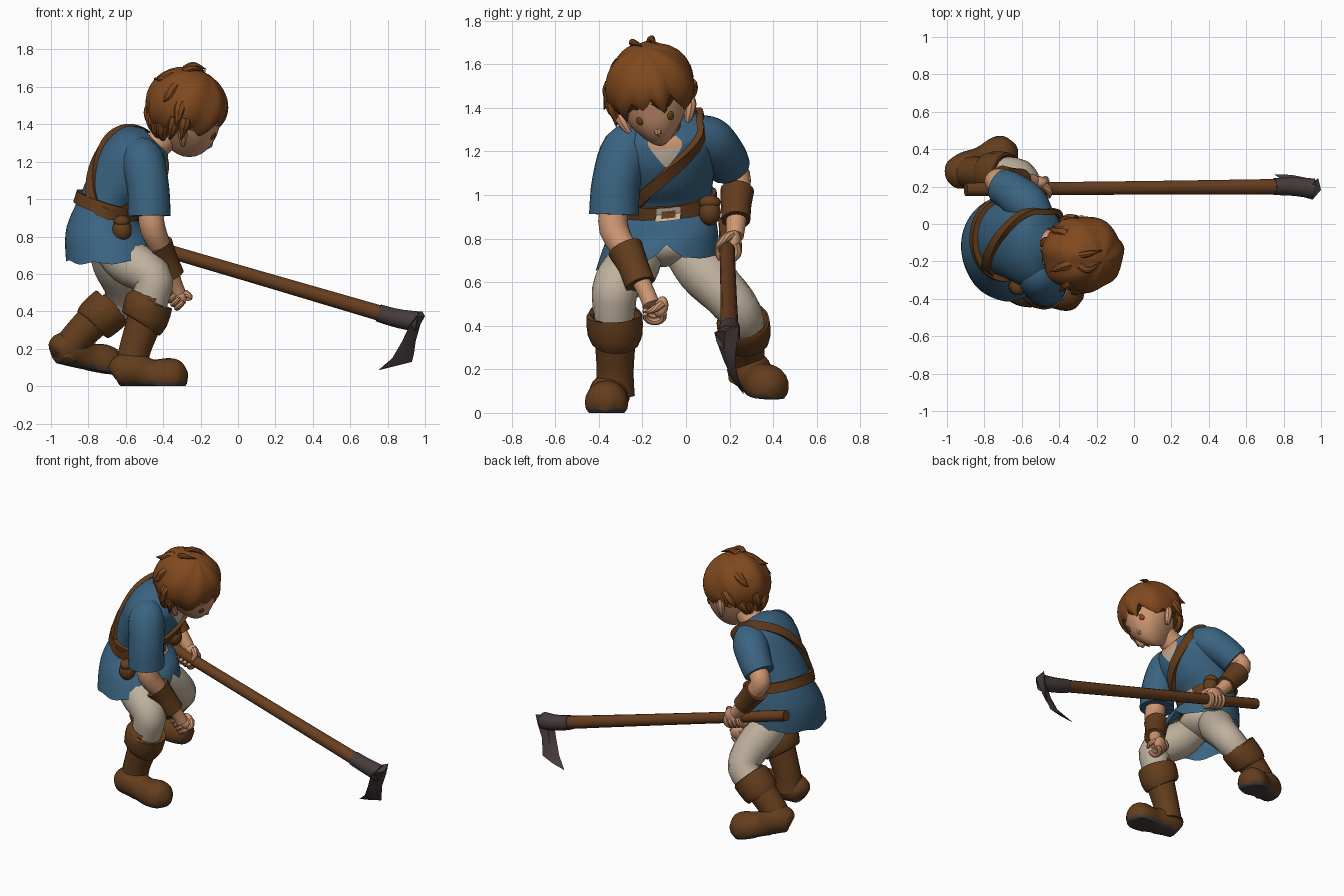
import bpy, bmesh, random
from math import sin, cos, pi, radians, exp
from mathutils import Vector as V, Matrix as M

random.seed(4)
if "Cube" in bpy.data.objects:
    bpy.data.objects.remove(bpy.data.objects["Cube"])
made = []


def material(name, rgb):
    m = bpy.data.materials.new(name)
    m.use_nodes = True
    m.diffuse_color = (*rgb, 1)
    m.node_tree.nodes["Principled BSDF"].inputs["Base Color"].default_value = (*rgb, 1)
    return m


HAIR = material("hair brown", (.215, .066, .013))
LEATHER = material("leather brown", (.126, .047, .012))
WOOD = material("wood brown", (.14, .05, .014))
BLUE = material("tunic blue", (.043, .127, .22))
SKIN = material("skin", (.62, .31, .17))
CREAM = material("cream cloth", (.52, .44, .34))
METAL = material("dark metal", (.065, .045, .045))
SOLE = material("dark sole", (.06, .045, .045))


def finish(name, bm, mat):
    bmesh.ops.recalc_face_normals(bm, faces=bm.faces[:])
    me = bpy.data.meshes.new(name)
    bm.to_mesh(me)
    bm.free()
    me.materials.append(mat)
    ob = bpy.data.objects.new(name, me)
    bpy.context.collection.objects.link(ob)
    made.append(ob)
    return ob


def grid(name, rows, mat, loop=True, caps=True, ring=False):
    """Skin a list of point rows."""
    bm = bmesh.new()
    vs = [[bm.verts.new(p) for p in r] for r in rows]
    n = len(rows[0])
    pairs = list(zip(vs, vs[1:])) + ([(vs[-1], vs[0])] if ring else [])
    for a, b in pairs:
        for i in range(n if loop else n - 1):
            k = (i + 1) % n
            bm.faces.new((a[i], a[k], b[k], b[i]))
    if caps and loop and not ring:
        bm.faces.new(vs[0])
        bm.faces.new(vs[-1])
    return finish(name, bm, mat)


def at(pts, t):
    """Smooth curve through any tuples, one unit of t per point."""
    k = max(0, min(int(t), len(pts) - 2))
    f = t - k
    q = [pts[max(0, min(k + d, len(pts) - 1))] for d in (-1, 0, 1, 2)]
    return [b + .5 * f * (c - a + f * (2*a - 5*b + 4*c - d + f * (3*(b - c) + d - a)))
            for a, b, c, d in zip(*q)]


def tube(name, pts, mat, sides=16, n=12, ref=(0, 1, 0), mx=M()):
    p = [at(pts, i / n * (len(pts) - 1)) for i in range(n + 1)]
    rows = []
    for i, (x, y, z, r) in enumerate(p):
        tan = (V(p[min(i + 1, n)][:3]) - V(p[max(i - 1, 0)][:3])).normalized()
        u = V(ref).cross(tan).normalized()
        w = tan.cross(u)
        rows.append([mx @ (V((x, y, z)) + r * (cos(a) * u + sin(a) * w))
                     for a in (2 * pi * k / sides for k in range(sides))])
    return grid(name, rows, mat)


def ball(name, loc, size, mat, mx=M(), rot=0, shape=None, seg=24):
    bm = bmesh.new()
    bmesh.ops.create_uvsphere(bm, u_segments=seg, v_segments=seg // 2, radius=1)
    for v in bm.verts:
        if shape:
            shape(v.co)
    bm.transform(mx @ M.Translation(loc) @ M.Rotation(rot, 4, 'Z') @ M.Diagonal((*size, 1)))
    return finish(name, bm, mat)


# Tunic: tilted rings (x, y, z, x radius, y radius, tilt) from hem to collar
RINGS = [(-.67, -.13, .68, .25, .285, -3), (-.685, -.11, .82, .235, .255, 4),
         (-.70, -.08, .965, .155, .2, 17), (-.62, -.09, 1.1, .175, .22, 25),
         (-.55, -.1, 1.22, .175, .24, 32), (-.49, -.1, 1.3, .14, .2, 38),
         (-.44, -.115, 1.315, .085, .09, 45)]


def surf(t, a, grow=0):
    x, y, z, rx, ry, tilt = at(RINGS, t)
    th = radians(tilt)
    return V((x, y, z)) + (rx + grow) * cos(a) * V((cos(th), 0, -sin(th))) \
        + (ry + grow) * sin(a) * V((0, 1, .1))


def hem(a):
    d = min(abs(a - .1), 2 * pi - abs(a - .1))
    return .7 * max(0, 1 - d / .3) + .15 * sin(4 * a) ** 2


angles = [2 * pi * k / 60 for k in range(60)]
grid("tunic", [[surf(hem(a) + (6 - hem(a)) * j / 28, a) for a in angles]
               for j in range(29)], BLUE, caps=False)
for nm, mat, heights in (("shirt_opening", CREAM, (4, 4.25, 4.5, 4.75, 5)),
                         ("bare_throat", SKIN, (5, 5.25, 5.5, 5.75, 6))):
    grid(nm, [[surf(t, .05 + s * (t - 3.95) * .34, .006) for s in (-1, -.5, 0, .5, 1)]
              for t in heights], mat, loop=False)


def band(name, height, half, thick):
    rows = []
    for a in angles:
        p = surf(height(a), a, .002)
        out = (p - surf(height(a), 0) * .5 - surf(height(a), pi) * .5).normalized()
        tan = surf(height(a + .02), a + .02) - surf(height(a - .02), a - .02)
        side = out.cross(tan).normalized() * half
        rows.append([p - side - out * .01, p + side - out * .01,
                     p + side + out * thick, p - side + out * thick])
    grid(name, rows, LEATHER, ring=True)


band("belt", lambda a: 2.0, .032, .022)
band("chest_strap", lambda a: 3.6 + 1.75 * sin(a), .027, .02)
for nm, grow, s, m in (("buckle_frame", .03, 1, CREAM), ("buckle_centre", .034, .55, LEATHER)):
    grid(nm, [[surf(2 + k * .26 * s, j * .25 * s, grow) for j in (-1, 0, 1)]
              for k in (-1, 0, 1)], m, loop=False)
for nm, p in (("right_pouch", (-.62, -.33, .835)), ("left_pouch", (-.57, .11, .92))):
    ball(nm, p, (.052, .05, .06), LEATHER)
    ball(nm + "_flap", (p[0], p[1], p[2] + .045), (.045, .05, .035), LEATHER)

# Trousers
ball("trouser_seat", (-.69, -.1, .77), (.16, .18, .1), CREAM)
tube("right_trouser", [(-.7, -.19, .77, .1), (-.59, -.25, .67, .125), (-.46, -.32, .585, .108),
                       (-.46, -.33, .5, .1), (-.48, -.33, .41, .09)], CREAM)
tube("left_trouser", [(-.7, -.02, .77, .1), (-.66, .07, .66, .12), (-.61, .19, .535, .108),
                      (-.62, .25, .455, .1), (-.7, .27, .38, .09)], CREAM)


# Boots: shaft, folded cuff, and a foot flattened on its sole
def boot(side, shaft, cuff, loc, yaw, pitch):
    tube(side + "_boot_shaft", shaft, LEATHER)
    tube(side + "_boot_cuff", cuff, LEATHER, n=6)
    mx = M.Translation(loc) @ M.Rotation(radians(yaw), 4, 'Z') @ M.Rotation(radians(pitch), 4, 'Y')
    foot = [(-.1, 0, .06, .03), (-.08, 0, .07, .075), (0, 0, .09, .095), (.1, 0, .06, .085),
            (.2, 0, .05, .1), (.26, 0, .045, .085), (.3, 0, .04, .03)]
    ob = tube(side + "_boot_foot", foot, LEATHER, sides=20, n=24)
    ob.data.materials.append(SOLE)
    for v in ob.data.vertices:
        v.co.z = max(v.co.z, 0)
    for f in ob.data.polygons:
        f.material_index = int(f.center.z < .022)
    ob.data.transform(mx)


boot("right", [(-.57, -.325, .08, .09), (-.55, -.325, .2, .085), (-.48, -.325, .4, .1)],
     [(-.515, -.325, .33, .112), (-.5, -.325, .36, .126), (-.475, -.33, .45, .128), (-.47, -.33, .46, .1)],
     (-.57, -.35, 0), -4, 0)
boot("left", [(-.92, .28, .16, .085), (-.87, .275, .25, .085), (-.7, .265, .42, .1)],
     [(-.78, .27, .33, .105), (-.76, .27, .35, .118), (-.68, .262, .42, .122), (-.67, .262, .43, .1)],
     (-.91, .285, .11), 24, 10)

# Arms, sleeves and bracers
tube("right_sleeve", [(-.52, -.2, 1.25, .08), (-.51, -.27, 1.21, .115), (-.48, -.32, 1.06, .112),
                      (-.475, -.33, .91, .115)], BLUE, sides=20)
tube("left_sleeve", [(-.51, .03, 1.275, .09), (-.57, .105, 1.25, .112), (-.65, .17, 1.18, .105),
                     (-.705, .2, 1.125, .098)], BLUE, sides=20)
tube("right_arm", [(-.47, -.33, .95, .065), (-.455, -.33, .84, .068), (-.4, -.26, .71, .055),
                   (-.345, -.19, .57, .04), (-.32, -.16, .5, .04)], SKIN)
tube("left_arm", [(-.66, .19, 1.15, .06), (-.735, .23, 1.09, .065), (-.67, .235, .97, .055),
                  (-.54, .225, .81, .04)], SKIN)
tube("right_bracer", [(-.43, -.28, .755, .083), (-.395, -.245, .68, .072), (-.355, -.21, .59, .07)], LEATHER)
tube("left_bracer", [(-.705, .235, 1.02, .078), (-.65, .23, .95, .07), (-.6, .23, .885, .066)], LEATHER)


# Fists: palm plus fingers curled around the local x axis
def fist(side, mx):
    ball(side + "_palm", (0, .03, .02), (.06, .035, .055), SKIN, mx)
    for i in range(4):
        x = -.048 + i * .032
        arc = [(x, .05 * cos(a), .05 * sin(a), r) for a, r in
               ((.6, .016), (-.3, .02), (-1.2, .019), (-2.1, .018), (-2.9, .012))]
        tube(f"{side}_finger_{i + 1}", arc, SKIN, sides=8, n=10, ref=(1, 0, 0), mx=mx)
    tube(side + "_thumb", [(.02, .02, .06, .022), (.055, -.015, .05, .019), (.06, -.045, .02, .012)],
         SKIN, sides=8, n=8, mx=mx)


fist("right", M.Translation((-.325, -.145, .48)) @ M.Rotation(radians(45), 4, 'Y')
     @ M.Rotation(radians(-20), 4, 'X') @ M.Scale(.88, 4))
fist("left", M.Translation((-.52, .19, .764)) @ M.Rotation(radians(16), 4, 'Y'))

# Hoe
tube("hoe_handle", [(-.9, .185, .876, .036), (-.34, .19, .712, .036), (.22, .195, .548, .038),
                    (.78, .2, .384, .042)], WOOD, sides=14, n=12)
tube("hoe_socket", [(.75, .2, .392, .047), (.85, .2, .363, .05), (.96, .19, .345, .055)], METAL, sides=14, n=5)
edges = [((.955, .13, .37), (.985, .245, .4)), ((.92, .14, .33), (.975, .235, .33)),
         ((.875, .175, .235), (.95, .225, .24)), ((.825, .215, .15), (.94, .235, .17)),
         ((.75, .265, .085), (.93, .245, .13))]
blade = []
for i, (a, b) in enumerate(edges):
    a, b = V(a), V(b)
    k = (b - a).cross(V((.35, 0, 1))).normalized() * (.032 - .006 * i)
    blade.append([a, (a + b) / 2 + k, b, (a + b) / 2 - k])
grid("hoe_blade", blade, METAL)

# Head, in its own tilted frame: x forward, y left, z up
up = V((.5, -.18, .85)).normalized()
left = up.cross(V((.86, .05, -.5))).normalized()
HEAD = M.Translation((-.275, -.16, 1.49)) @ M((left.cross(up), left, up)).transposed().to_4x4()


def jaw(c):
    if c.z < 0:
        k = -c.z
        c.y *= 1 - .5 * k * k
        c.x += .36 * k
        c.z *= 1.22


ball("head", (.005, 0, 0), (.2, .172, .2), SKIN, HEAD, shape=jaw, seg=32)
tube("neck", [(-.49, -.11, 1.25, .09), (-.41, -.12, 1.31, .075), (-.3, -.14, 1.4, .08)], SKIN)
tube("nose", [(.19, 0, -.08, .012), (.207, 0, -.115, .018), (.18, 0, -.14, .013)], SKIN, sides=8, n=6, mx=HEAD)
for nm, s in (("left", 1), ("right", -1)):
    ball(nm + "_eye", (.197, s * .073, -.048), (.006, .018, .022), HAIR, HEAD, rot=s * .48, seg=12)
    tube(nm + "_ear", [(.08, s * .135, -.165, .012), (.06, s * .152, -.13, .024), (.035, s * .168, -.09, .025),
                       (.02, s * .172, -.055, .008)], SKIN, sides=8, n=8, ref=(1, 0, 0), mx=HEAD)


# Hair: cap with a jagged lower edge, then loose locks lying along it
def hair(a, el, grow=0):
    r = 1 + .025 * sin(7 * a) * cos(el) + grow
    return V((.226 * r * cos(a) * cos(el), .208 * r * sin(a) * cos(el), .212 * r * sin(el)))


def edge(a):
    d = abs((a + pi) % (2 * pi) - pi)
    smooth = 5 - 68 * (1 - exp(-(d / 1.7) ** 4)) - 20 * exp(-((d - 1.05) / .35) ** 2)
    zig = abs((a * 11 / (2 * pi) + .1 * sin(3 * a)) % 1 - .5) * 2
    return radians(smooth + (22 + 6 * sin(5 * a)) * (zig - .5))


az = [2 * pi * k / 96 for k in range(96)]
grid("hair_cap", [[HEAD @ hair(a, pi / 2 - .02 + (edge(a) - pi / 2 + .02) * j / 14, -.09 * (j / 14) ** 5)
                   for a in az] for j in range(15)], HAIR)


def lock(name, a, el, sweep, lift, r):
    pts = [(*hair(a + .06 * k, el - sweep * k / 3, g), w) for k, g, w in
           ((0, -.12, r), (1, -.07, r), (2, -.02, r * .7), (3, lift, .002))]
    tube(name, pts, HAIR, sides=8, n=9, ref=(-sin(a), cos(a), 0), mx=HEAD)


for i in range(9):
    a = 1.75 + i * .35
    lock(f"back_lock_{i + 1}", a, edge(a) + .35, random.uniform(.5, .65), .06, .032)
for i, (a, el) in enumerate(((3.3, .75), (-2.3, .5), (-1.8, .2), (2.3, .3), (-1.5, -.1))):
    lock(f"side_lock_{i + 1}", a, el, .5, .15, .032)
for i, s in enumerate((-1, 1)):
    tube(f"crown_tuft_{i + 1}", [(-.11, s * .03, .17, .02), (-.08, s * .045, .212, .016),
                                 (-.01, s * .03 + .03, .222, .002)], HAIR, sides=8, n=8, mx=HEAD)

# Smooth shading with sharp edges kept
bpy.ops.object.select_all(action='DESELECT')
for ob in made:
    ob.select_set(True)
bpy.context.view_layer.objects.active = made[0]
bpy.ops.object.shade_smooth_by_angle(angle=radians(40))
